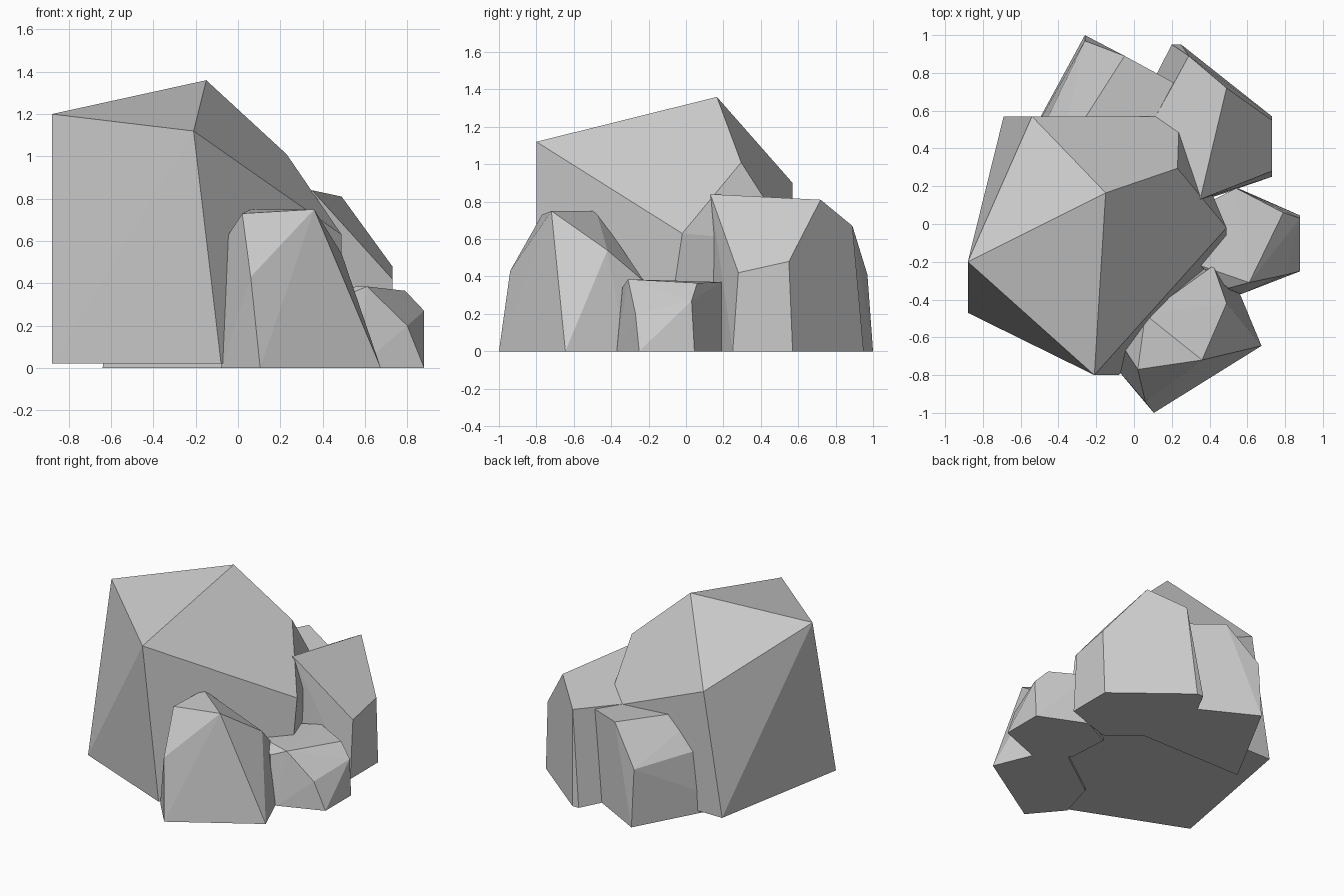
import bpy, bmesh


def rock(name, crown, foot, base=0.0):
    """Faceted boulder: convex hull of a few crown corners and a flat footprint."""
    bm = bmesh.new()
    for p in crown:
        bm.verts.new(p)
    for x, y in foot:
        bm.verts.new((x, y, base))
    res = bmesh.ops.convex_hull(bm, input=bm.verts[:])
    loose = {g for g in res["geom_interior"] + res["geom_unused"]
             if isinstance(g, bmesh.types.BMVert)}
    bmesh.ops.delete(bm, geom=list(loose), context='VERTS')
    bmesh.ops.dissolve_limit(bm, angle_limit=0.03, verts=bm.verts[:], edges=bm.edges[:])
    bmesh.ops.recalc_face_normals(bm, faces=bm.faces[:])
    mesh = bpy.data.meshes.new(name)
    bm.to_mesh(mesh)
    bm.free()
    obj = bpy.data.objects.new(name, mesh)
    bpy.context.collection.objects.link(obj)
    return obj


# Tall main boulder
rock("main_boulder",
     [(-.88, -.20, 1.20), (-.15, .165, 1.36), (-.21, -.80, 1.12),
      (.23, .295, 1.01), (.49, -.02, .63), (-.54, .57, .90), (.24, .57, .58)],
     [(-.88, -.47), (-.08, -.80), (.49, -.11), (.24, .57), (-.69, .57)], base=.02)

# Back boulder, partly buried in the main one
rock("back_boulder",
     [(-.05, .89, .67), (-.26, .97, .41), (.30, .70, .63),
      (-.40, .34, .65), (-.58, .31, .46), (.15, .35, .62)],
     [(-.26, 1.0), (.30, .70), (.20, .30), (-.64, .30)])

# Back right boulder
rock("back_right_boulder",
     [(.35, .13, .84), (.49, .72, .81), (.73, .55, .48), (.73, .28, .42),
      (.29, .89, .67), (.05, .45, .62)],
     [(.73, .25), (.73, .57), (.25, .95), (.20, .95), (.02, .60), (.10, .35), (.38, .13)])

# Front boulder
rock("front_boulder",
     [(.06, -.94, .43), (.36, -.72, .75), (.02, -.77, .73), (-.045, -.67, .63),
      (.49, -.42, .54), (.06, -.48, .75), (.42, -.22, .37)],
     [(.105, -1.0), (.675, -.645), (.54, -.32), (.42, -.20), (.0, -.50), (-.08, -.78)])

# Low right boulder
rock("right_boulder",
     [(.61, -.31, .385), (.79, .06, .365), (.54, .19, .37), (.88, .03, .27),
      (.80, -.27, .20), (.50, -.34, .34), (.33, .08, .37), (.35, -.22, .38)],
     [(.88, -.25), (.88, .045), (.55, .19), (.33, .08), (.35, -.22), (.52, -.37), (.57, -.37)])
